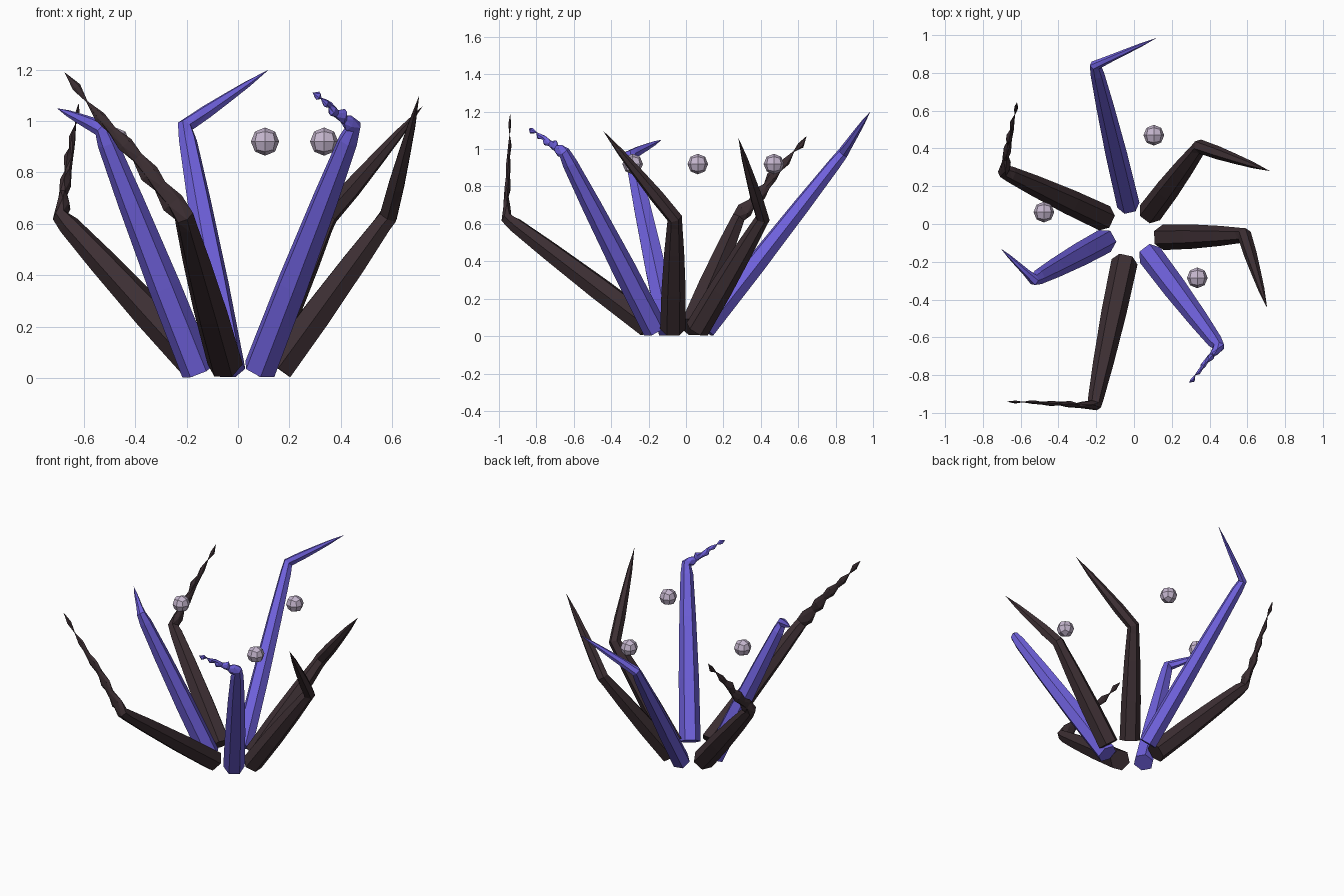
import bpy, bmesh, math, random
from mathutils import Vector

random.seed(4)
cube = bpy.data.objects.get("Cube")
if cube:
    bpy.data.objects.remove(cube)


def make_material(name, rgb):
    mat = bpy.data.materials.new(name)
    mat.use_nodes = True
    mat.diffuse_color = (*rgb, 1)
    bsdf = next(n for n in mat.node_tree.nodes if n.type == 'BSDF_PRINCIPLED')
    bsdf.inputs["Base Color"].default_value = (*rgb, 1)
    bsdf.inputs["Roughness"].default_value = 0.8
    return mat


violet = make_material("violet", (0.16, 0.12, 0.72))
dark = make_material("dark brown", (0.046, 0.028, 0.033))
pale = make_material("pale lilac", (0.56, 0.47, 0.62))
SIDES = 6


def finish(bm, name, mat):
    bmesh.ops.recalc_face_normals(bm, faces=bm.faces)
    mesh = bpy.data.meshes.new(name)
    bm.to_mesh(mesh)
    bm.free()
    mesh.materials.append(mat)
    obj = bpy.data.objects.new(name, mesh)
    bpy.context.collection.objects.link(obj)
    return obj


def tentacle(name, mat, base, elbow, tip, girth, thin, flat, ragged):
    """Six-sided limb with a sharp elbow; thin = forearm girth,
    flat = forearm thickness ratio, ragged = crinkled forearm."""
    base, elbow, tip = Vector(base), Vector(elbow), Vector(tip)
    d1 = (elbow - base).normalized()
    base.z = girth * math.hypot(d1.x, d1.y)
    d1 = (elbow - base).normalized()
    d2 = (tip - elbow).normalized()
    # rings: centre, axis, radius, flattening, twist
    rings = []
    for t, r in ((0, 1), (0.35, 0.95), (0.7, 0.78), (0.94, 0.6)):
        rings.append((base.lerp(elbow, t), d1, girth * r, 1, 0))
    rings.append((elbow, (d1 + d2).normalized(), (girth * 0.55 + thin) / 2, (1 + flat) / 2, 0))
    steps = 10 if ragged else 4
    for i in range(1, steps):
        t = i / steps
        r = thin * (1 - 0.85 * t ** 1.3)
        centre = elbow.lerp(tip, t)
        twist = 0
        if ragged:
            r *= 1.15 if i % 2 else 0.75
            if i == steps - 1:
                r = 0.018
            elif i == steps - 2:
                r = 0.003
            twist = (i % 2) * math.pi / SIDES
            centre += Vector([random.uniform(-0.006, 0.006) for _ in range(3)])
        rings.append((centre, d2, r, flat, twist))

    side = d1.cross(Vector((0, 0, 1))).normalized()
    thin_axis = d2.cross(Vector((0, 0, 1))).normalized()
    bm = bmesh.new()
    loops = []
    for centre, axis, r, squash, twist in rings:
        side = (side - axis * side.dot(axis)).normalized()
        other = axis.cross(side)
        loop = []
        for k in range(SIDES):
            a = 2 * math.pi * k / SIDES + twist
            off = (side * math.cos(a) + other * math.sin(a)) * r
            off -= thin_axis * off.dot(thin_axis) * (1 - squash)
            loop.append(bm.verts.new(centre + off))
        loops.append(loop)
    bm.faces.new(loops[0])
    for lo, hi in zip(loops, loops[1:]):
        for k in range(SIDES):
            n = (k + 1) % SIDES
            bm.faces.new((lo[k], lo[n], hi[n], hi[k]))
    point = bm.verts.new(tip)
    for k in range(SIDES):
        bm.faces.new((loops[-1][k], loops[-1][(k + 1) % SIDES], point))
    bmesh.ops.triangulate(bm, faces=[f for f in bm.faces if len(f.verts) == 4])
    return finish(bm, name, mat)


# Violet limbs with high elbows
tentacle("back_violet_tentacle", violet, (-0.03, 0.10, 0), (-0.205, 0.84, 0.98),
         (0.12, 0.985, 1.2), 0.06, 0.032, 0.7, False)
tentacle("front_violet_tentacle", violet, (0.085, -0.165, 0), (0.45, -0.65, 0.98),
         (0.29, -0.84, 1.11), 0.067, 0.03, 0.7, True)
tentacle("right_violet_tentacle", violet, (-0.155, -0.09, 0), (-0.53, -0.295, 0.97),
         (-0.705, -0.13, 1.05), 0.066, 0.032, 0.7, False)

# Dark limbs with low elbows
tentacle("back_left_dark_tentacle", dark, (0.085, 0.06, 0), (0.35, 0.41, 0.63),
         (0.72, 0.28, 1.06), 0.066, 0.045, 0.9, False)
tentacle("left_dark_tentacle", dark, (0.155, -0.07, 0), (0.585, -0.06, 0.63),
         (0.705, -0.445, 1.1), 0.068, 0.045, 0.9, False)
tentacle("front_dark_tentacle", dark, (-0.05, -0.2, 0), (-0.21, -0.96, 0.63),
         (-0.675, -0.94, 1.19), 0.07, 0.042, 0.45, True)
tentacle("back_right_dark_tentacle", dark, (-0.155, 0.03, 0), (-0.69, 0.28, 0.63),
         (-0.62, 0.645, 1.07), 0.07, 0.04, 0.6, True)

# Floating orbs: cubes split once and rounded
for label, x, y in (("back", 0.105, 0.47), ("right", -0.477, 0.063), ("front", 0.335, -0.285)):
    bm = bmesh.new()
    bmesh.ops.create_cube(bm, size=1)
    bmesh.ops.subdivide_edges(bm, edges=bm.edges[:], cuts=1, use_grid_fill=True)
    for v in bm.verts:
        v.co = v.co.normalized() * 0.055
    finish(bm, label + "_orb", pale).location = (x, y, 0.92)
